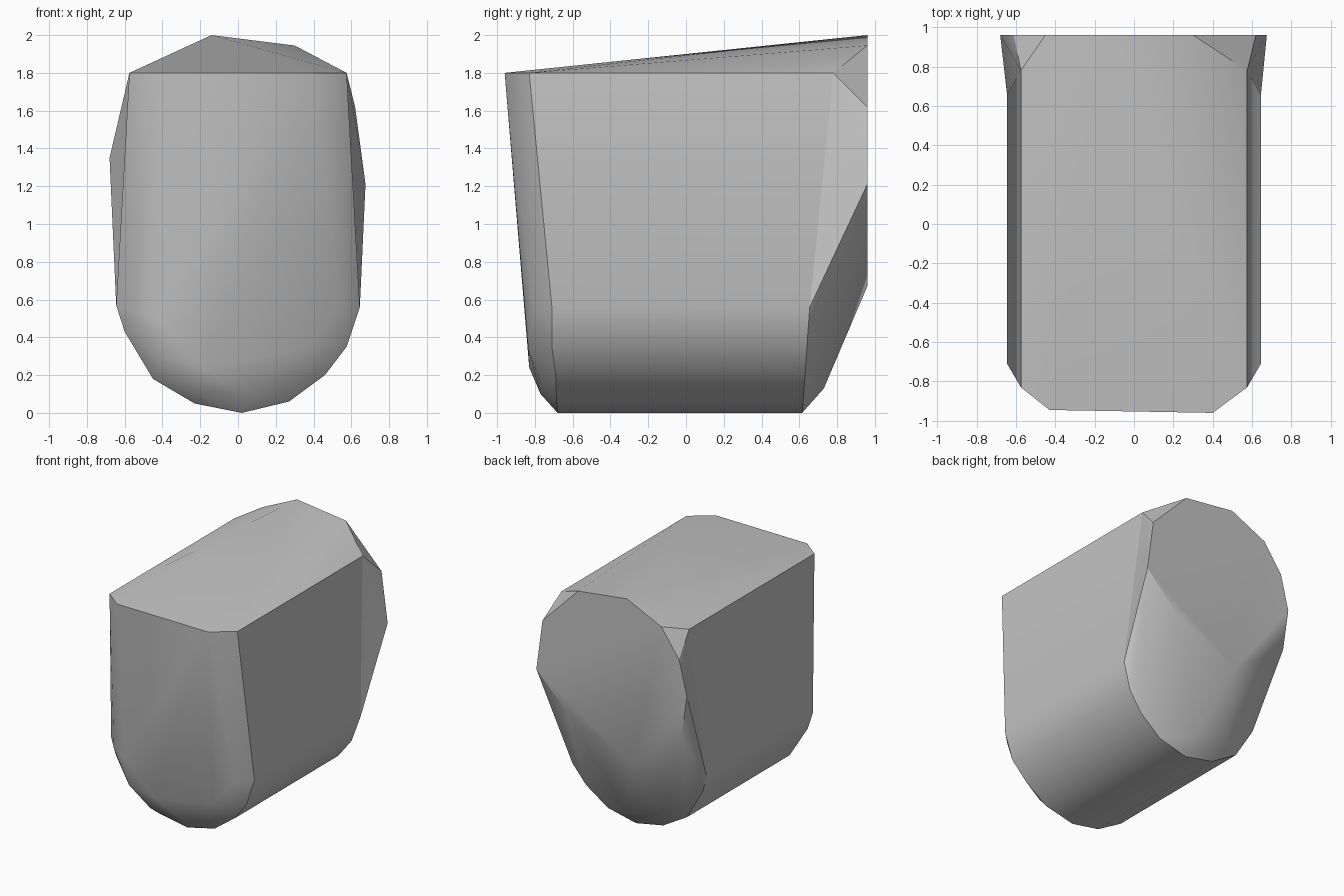
import bpy, bmesh, math

if "Cube" in bpy.data.objects:
    bpy.data.objects.remove(bpy.data.objects["Cube"], do_unlink=True)

grey = bpy.data.materials.new("plain grey")
grey.use_nodes = True
grey.diffuse_color = (0.55, 0.55, 0.55, 1)
grey.node_tree.nodes["Principled BSDF"].inputs["Base Color"].default_value = (0.55, 0.55, 0.55, 1)


def hull(name, points):
    """Wrap a faceted solid around a handful of corner points."""
    bm = bmesh.new()
    for p in points:
        bm.verts.new(p)
    out = bmesh.ops.convex_hull(bm, input=bm.verts[:])
    loose = [v for v in bm.verts if not v.link_faces]
    bmesh.ops.delete(bm, geom=loose, context='VERTS')
    bmesh.ops.dissolve_limit(bm, angle_limit=math.radians(0.5),
                             verts=bm.verts[:], edges=bm.edges[:])
    bmesh.ops.recalc_face_normals(bm, faces=bm.faces[:])
    mesh = bpy.data.meshes.new(name)
    bm.to_mesh(mesh)
    bm.free()
    mesh.materials.append(grey)
    obj = bpy.data.objects.new(name, mesh)
    bpy.context.collection.objects.link(obj)
    bpy.ops.object.select_all(action='DESELECT')
    obj.select_set(True)
    bpy.context.view_layer.objects.active = obj
    bpy.ops.object.shade_smooth_by_angle(angle=math.radians(28))
    return obj


# Rounded keel section: x, z, front y, rear y
section = [(0.575, 1.80, -0.83, 0.78), (0.645, 0.56, -0.71, 0.655),
           (0.575, 0.35, -0.71, 0.64), (0.46, 0.20, -0.69, 0.63),
           (0.27, 0.06, -0.685, 0.62), (0.02, 0.0, -0.68, 0.615),
           (-0.23, 0.05, -0.685, 0.62), (-0.45, 0.18, -0.69, 0.63),
           (-0.60, 0.43, -0.71, 0.645), (-0.645, 0.57, -0.71, 0.655),
           (-0.575, 1.80, -0.83, 0.78)]
front_ring = [(x, f, z) for x, z, f, r in section]
rear_ring = [(x, r, z) for x, z, f, r in section]

# Sloping front panel with chamfered corners and rounded chin
front_panel = [(-0.43, -0.945, 1.80), (0.40, -0.96, 1.80),
               (-0.55, -0.81, 0.54), (0.54, -0.81, 0.55),
               (-0.43, -0.85, 0.50), (-0.40, -0.83, 0.29),
               (0.36, -0.835, 0.34), (-0.18, -0.83, 0.24),
               (0.27, -0.77, 0.16), (-0.25, -0.77, 0.12), (0.04, -0.77, 0.10)]

# Roof rising to the rear
roof = [(-0.14, 0.96, 2.0), (0.30, 0.96, 1.945)]

# Flat rear face outline
rear_face = [(x, 0.96, z) for x, z in (
    (-0.14, 2.0), (0.30, 1.945), (0.62, 1.62), (0.675, 1.21), (0.40, 0.93),
    (-0.17, 0.67), (-0.63, 1.0), (-0.68, 1.35), (-0.61, 1.63), (-0.45, 1.855))]

# Small bevel under the rear
rear_chin = [(0.03, 0.73, 0.13), (-0.28, 0.72, 0.17)]

hull("body", front_ring + front_panel + rear_ring + roof)
hull("rear_cap", rear_ring + rear_chin + rear_face)
